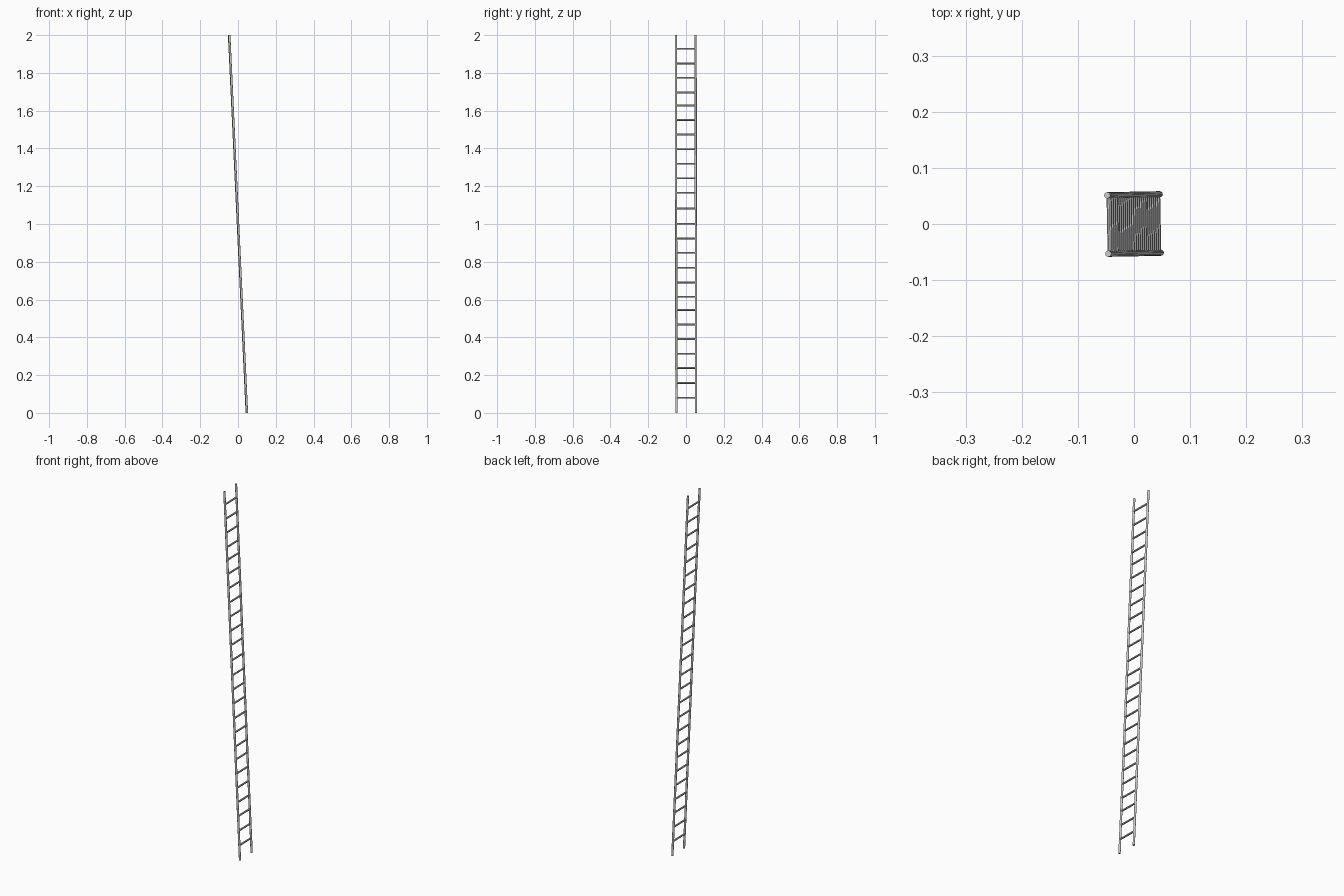
import bpy
from mathutils import Vector

if "Cube" in bpy.data.objects:
    bpy.data.objects.remove(bpy.data.objects["Cube"])

YAW = 0.019   # tiny twist of the ladder about z
RAIL_R, RUNG_R = 0.0056, 0.0048


def rod(name, a, b, radius, sides):
    a, b = Vector(a), Vector(b)
    d = b - a
    bpy.ops.mesh.primitive_cylinder_add(vertices=sides, radius=radius,
                                        depth=d.length, location=(a + b) / 2)
    o = bpy.context.object
    o.name = name
    o.rotation_euler = d.to_track_quat('Z', 'Y').to_euler()
    return o


def rail_point(side, z):
    # point on the leaning rail centre line
    x = 0.0468 * (1 - z)
    y = side * 0.0520
    return (x - YAW * y, y + YAW * x, z)


# Side rails
for side, label in ((-1, "front"), (1, "back")):
    rod(label + "_rail", rail_point(side, 0.0003), rail_point(side, 1.9997), RAIL_R, 12)

# Rungs, slightly uneven spacing
rung_heights = [0.080, 0.159, 0.238, 0.313, 0.391, 0.468, 0.545, 0.615, 0.691,
                0.768, 0.848, 0.924, 1.001, 1.082, 1.165, 1.242, 1.319, 1.396,
                1.473, 1.551, 1.627, 1.696, 1.774, 1.850, 1.928]
for i, z in enumerate(rung_heights):
    rod(f"rung_{i + 1}", rail_point(-1, z), rail_point(1, z), RUNG_R, 10)
